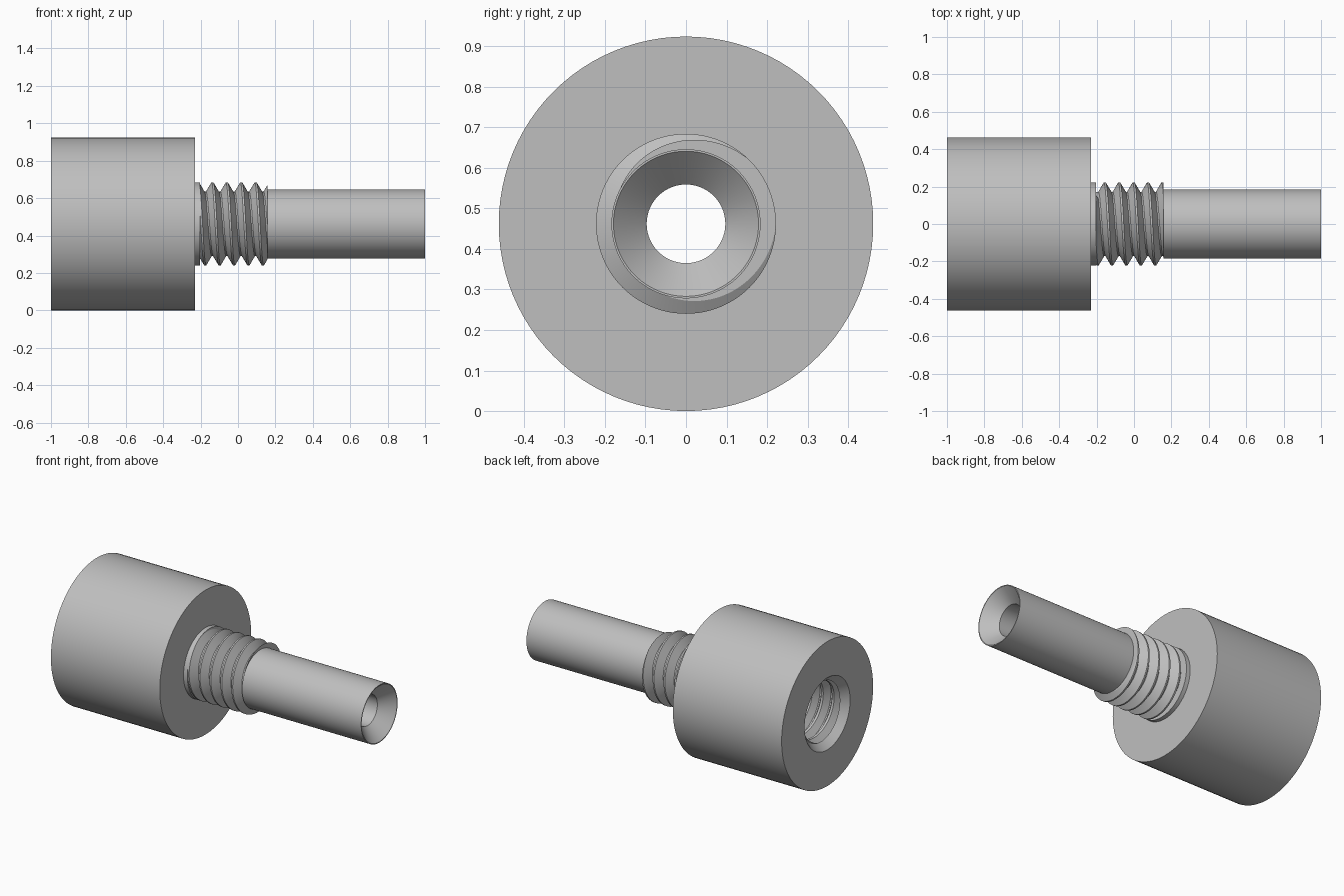
import bpy, bmesh
from math import pi, cos, sin, radians
from mathutils import Vector, Matrix

cube = bpy.data.objects.get("Cube")
if cube:
    bpy.data.objects.remove(cube, do_unlink=True)

AXIS_Z = 0.462      # height of the long axis
BODY_R = 0.462
BORE_R = 0.097
CREST_R, ROOT_R = 0.222, 0.172
PITCH = 0.077
FACE_X = -0.23      # step between socket and stem
THREAD_END = 0.157
SEGMENTS = 96

metal = bpy.data.materials.new("plain grey")
metal.use_nodes = True
metal.diffuse_color = (0.52, 0.52, 0.52, 1)
metal.node_tree.nodes["Principled BSDF"].inputs["Base Color"].default_value = metal.diffuse_color


def finish(name, bm):
    bmesh.ops.recalc_face_normals(bm, faces=bm.faces)
    mesh = bpy.data.meshes.new(name)
    bm.to_mesh(mesh)
    bm.free()
    mesh.materials.append(metal)
    obj = bpy.data.objects.new(name, mesh)
    obj.location.z = AXIS_Z
    bpy.context.collection.objects.link(obj)
    bpy.ops.object.select_all(action='DESELECT')
    obj.select_set(True)
    bpy.context.view_layer.objects.active = obj
    bpy.ops.object.shade_smooth_by_angle(angle=radians(25))
    return obj


def lathe(name, profile):
    """Turn a closed (x, radius) outline around the x axis."""
    bm = bmesh.new()
    verts = [bm.verts.new((x, 0, r)) for x, r in profile]
    edges = [bm.edges.new((v, verts[i - 1])) for i, v in enumerate(verts)]
    bmesh.ops.spin(bm, geom=verts + edges, cent=(0, 0, 0), axis=(1, 0, 0),
                   angle=2 * pi, steps=SEGMENTS, use_merge=True)
    bmesh.ops.remove_doubles(bm, verts=bm.verts, dist=1e-5)
    return finish(name, bm)


def thread(name, x0, turns_from, turns_to, section, x_min, x_max):
    """Sweep a ridge section along a helix and trim it square at both ends."""
    bm = bmesh.new()
    first = round(turns_from * SEGMENTS)
    last = round(turns_to * SEGMENTS)
    rings = []
    for i in range(first, last + 1):
        a = 2 * pi * i / SEGMENTS
        x = x0 + PITCH * i / SEGMENTS
        rings.append([bm.verts.new((x + dx, r * cos(a), r * sin(a))) for dx, r in section])
    n = len(section)
    for p, q in zip(rings, rings[1:]):
        for k in range(n):
            bm.faces.new((p[k], p[(k + 1) % n], q[(k + 1) % n], q[k]))
    bm.faces.new(rings[0])
    bm.faces.new(rings[-1])
    for x, side in ((x_min, -1), (x_max, 1)):
        bmesh.ops.bisect_plane(bm, geom=bm.verts[:] + bm.edges[:] + bm.faces[:],
                               plane_co=(x, 0, 0), plane_no=(side, 0, 0), clear_outer=True)
        bmesh.ops.holes_fill(bm, edges=[e for e in bm.edges if e.is_boundary])
    return finish(name, bm)


# Wide socket with a chamfered, stepped bore
lathe("socket_body", [
    (-1, 0.23), (-1, BODY_R), (FACE_X, BODY_R), (FACE_X, BORE_R),
    (-0.5, BORE_R), (-0.58, 0.183), (-0.58, CREST_R),
    (-0.955, CREST_R), (-0.955, 0.19)])

# Hollow stem: collar, thread core, plain tube and flared mouth
lathe("stem", [
    (FACE_X, BORE_R), (FACE_X, CREST_R), (-0.203, CREST_R), (-0.203, ROOT_R),
    (THREAD_END, ROOT_R), (THREAD_END, 0.184), (1, 0.184), (1, 0.179),
    (0.918, BORE_R)])

# Outer thread on the stem
half = PITCH * 0.48
thread("outer_thread", -0.079, -1.9, 3.5,
       [(-half, ROOT_R - 0.004), (-0.005, CREST_R), (0.005, CREST_R), (half, ROOT_R - 0.004)],
       FACE_X + 0.002, THREAD_END)

# Matching inner thread in the socket
thread("inner_thread", -0.95, -0.6, 5.5,
       [(-half, CREST_R + 0.004), (-0.008, 0.183), (0.008, 0.183), (half, CREST_R + 0.004)],
       -0.955, -0.58)
